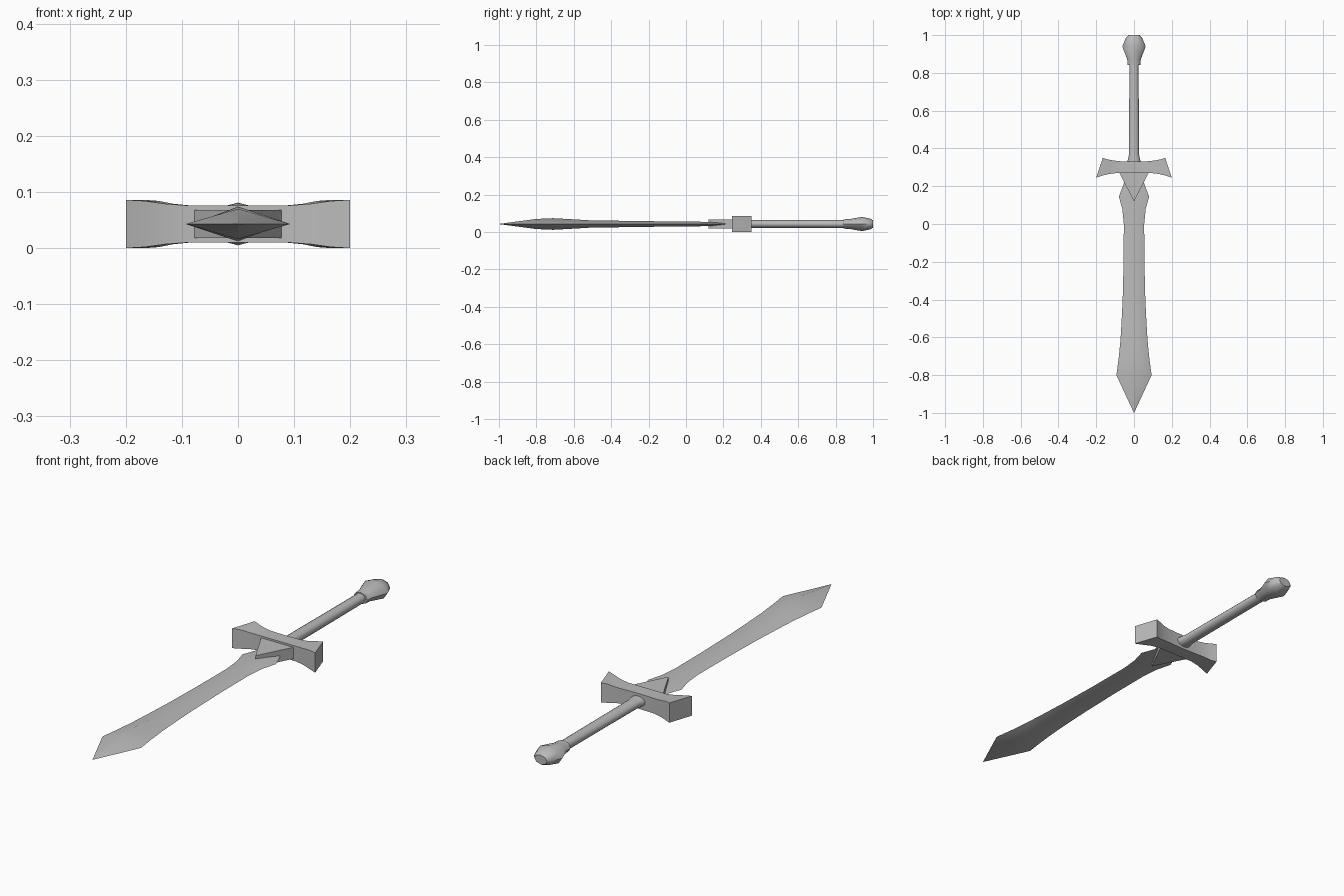
import bpy, bmesh, math

if "Cube" in bpy.data.objects:
    bpy.data.objects.remove(bpy.data.objects["Cube"])

ZC = 0.043  # height of the sword's mid plane

metal = bpy.data.materials.new("grey metal")
metal.diffuse_color = (0.5, 0.5, 0.5, 1)
metal.use_nodes = True
metal.node_tree.nodes["Principled BSDF"].inputs["Base Color"].default_value = metal.diffuse_color


def loft(name, rings, angle):
    """Skin a list of equal-length point rings and cap both ends."""
    bm = bmesh.new()
    loops = [[bm.verts.new(p) for p in ring] for ring in rings]
    n = len(loops[0])
    for a, b in zip(loops, loops[1:]):
        for i in range(n):
            j = (i + 1) % n
            bm.faces.new((a[i], a[j], b[j], b[i]))
    bm.faces.new(loops[0])
    bm.faces.new(loops[-1])
    bmesh.ops.remove_doubles(bm, verts=bm.verts, dist=1e-5)
    bmesh.ops.recalc_face_normals(bm, faces=bm.faces)
    me = bpy.data.meshes.new(name)
    bm.to_mesh(me)
    bm.free()
    me.materials.append(metal)
    ob = bpy.data.objects.new(name, me)
    bpy.context.collection.objects.link(ob)
    bpy.ops.object.select_all(action='DESELECT')
    ob.select_set(True)
    bpy.context.view_layer.objects.active = ob
    bpy.ops.object.shade_smooth_by_angle(angle=math.radians(angle))
    return ob


def turned(profile, n):
    """Elliptical n-sided rings along y from (y, half width, half height)."""
    return [[(w * math.cos(2 * math.pi * i / n), y,
              ZC + h * math.sin(2 * math.pi * i / n)) for i in range(n)]
            for y, w, h in profile]


# Blade: diamond section, leaf-shaped near the point
loft("blade", turned([
    (-0.99999, 0.0005, 0.0005), (-0.8, 0.093, 0.027), (-0.71, 0.081, 0.031),
    (-0.62, 0.072, 0.026), (-0.52, 0.066, 0.020), (-0.40, 0.060, 0.018),
    (-0.2, 0.055, 0.015), (0.0, 0.054, 0.013), (0.08, 0.062, 0.012),
    (0.145, 0.08, 0.011), (0.22, 0.052, 0.009), (0.28, 0.03, 0.009)], 4), 60)

# Collar: triangular wedge over the blade root
loft("collar", [[(-0.08, 0.275, z), (0.08, 0.275, z), (0, 0.12, z)]
                for z in (ZC - 0.025, ZC + 0.025)], 30)

# Guard: square bar flaring to slanted ends
# (front x, front y, back x, back y, half height)
half = [(0.05, 0.27, 0.05, 0.331, 0.033), (0.09, 0.27, 0.085, 0.333, 0.033),
        (0.13, 0.265, 0.115, 0.337, 0.036), (0.165, 0.257, 0.14, 0.342, 0.041),
        (0.2, 0.245, 0.165, 0.35, 0.043)]
stations = ([(-a, b, -c, d, h) for a, b, c, d, h in reversed(half)]
            + [(0, 0.27, 0, 0.33, 0.033)] + half)
loft("guard", [[(fx, fy, ZC - h), (bx, by, ZC - h),
                (bx, by, ZC + h), (fx, fy, ZC + h)]
               for fx, fy, bx, by, h in stations], 45)

# Grip: slim rod flaring slightly into the guard
loft("grip", turned([(0.31, 0.037, 0.022), (0.335, 0.034, 0.022),
                     (0.365, 0.027, 0.021), (0.85, 0.024, 0.021)], 16), 45)

# Pommel: faceted knob with a collar ring
loft("pommel", turned([(0.842, 0.034, 0.025), (0.872, 0.036, 0.026),
                       (0.94, 0.062, 0.038), (0.985, 0.043, 0.029),
                       (1.0, 0.03, 0.02)], 8), 50)
